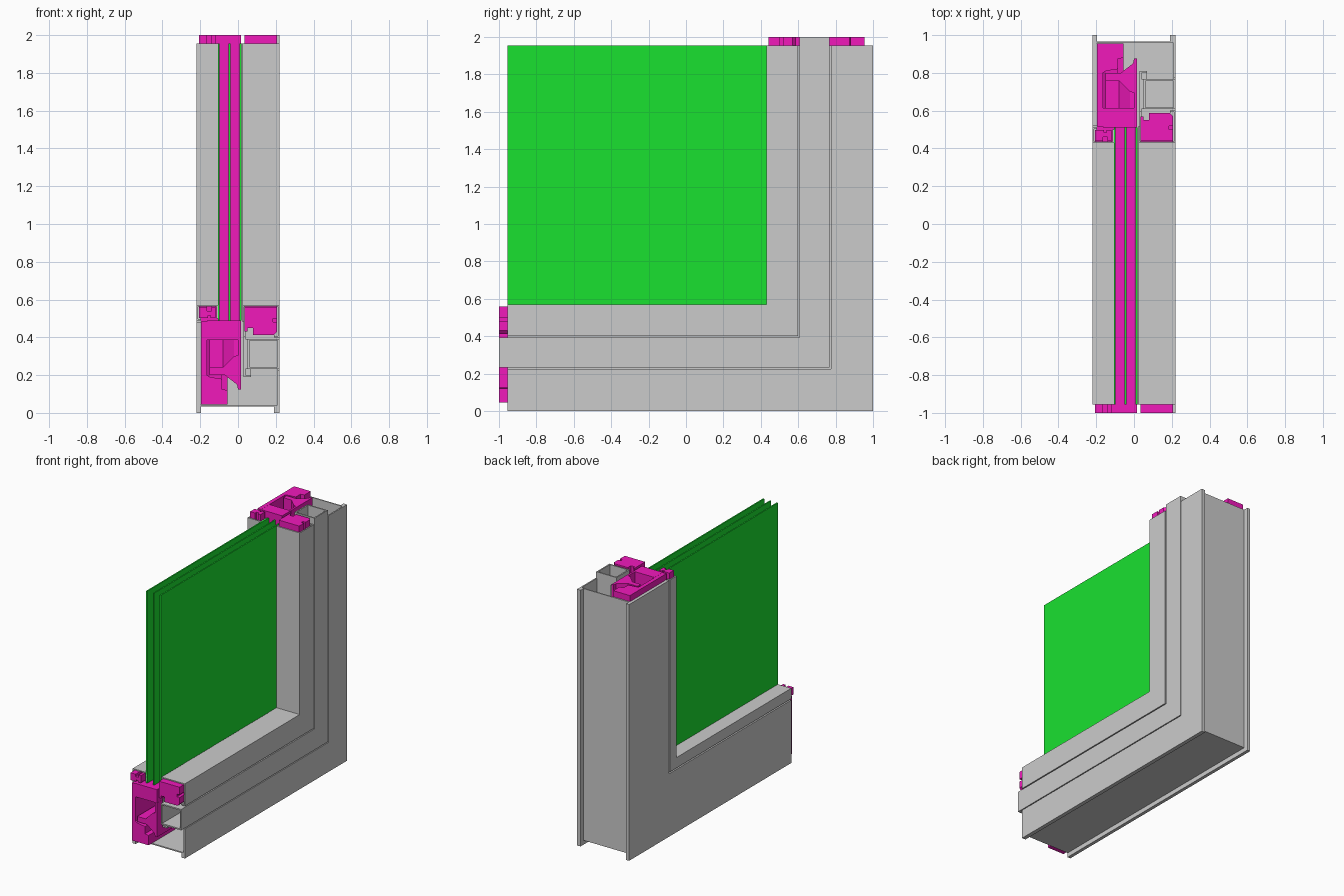
import bpy, bmesh

if "Cube" in bpy.data.objects:
    bpy.data.objects.remove(bpy.data.objects["Cube"])

GREY_END, LONG_END = 0.955, 1.0


def material(name, rgb):
    m = bpy.data.materials.new(name)
    m.diffuse_color = (*rgb, 1)
    m.use_nodes = True
    m.node_tree.nodes["Principled BSDF"].inputs["Base Color"].default_value = m.diffuse_color
    return m


PINK = material("thermal_break_pink", (0.88, 0.01, 0.5))
GREEN = material("glass_green", (0.01, 0.75, 0.03))


def finish(name, bm, mat):
    bmesh.ops.recalc_face_normals(bm, faces=bm.faces)
    me = bpy.data.meshes.new(name)
    bm.to_mesh(me)
    bm.free()
    ob = bpy.data.objects.new(name, me)
    bpy.context.collection.objects.link(ob)
    if mat:
        me.materials.append(mat)
    return ob


def sweep(name, outer, end=GREY_END, mat=None, inner=None):
    """Sweep an (x, distance from outer edge) profile around the mitred corner."""
    bm = bmesh.new()
    loops = []
    for prof in (outer, inner):
        if not prof:
            continue
        rings = [[bm.verts.new((x, -end, d)) for x, d in prof],
                 [bm.verts.new((x, 1 - d, d)) for x, d in prof],
                 [bm.verts.new((x, 1 - d, 1 + end)) for x, d in prof]]
        n = len(prof)
        for a, b in zip(rings, rings[1:]):
            for i in range(n):
                j = (i + 1) % n
                bm.faces.new((a[i], a[j], b[j], b[i]))
        loops.append(rings)
    for k in (0, 2):
        if inner:
            o, q = loops[0][k], loops[1][k]
            for i in range(len(o)):
                j = (i + 1) % len(o)
                bm.faces.new((o[i], o[j], q[j], q[i]))
        else:
            bm.faces.new(loops[0][k])
    return finish(name, bm, mat)


def rect(x0, x1, d0, d1):
    return [(x0, d0), (x1, d0), (x1, d1), (x0, d1)]


def pane(name, x0, x1, y0, y1, z0, z1):
    bm = bmesh.new()
    bmesh.ops.create_cube(bm, size=1)
    for v in bm.verts:
        v.co.x = x1 if v.co.x > 0 else x0
        v.co.y = y1 if v.co.y > 0 else y0
        v.co.z = z1 if v.co.z > 0 else z0
    return finish(name, bm, GREEN)


# outer frame: H-shaped channel with two feet, web and side plates
sweep("outer_frame", [
    (-.22, 0), (-.195, 0), (-.195, .034), (.19, .034), (.19, 0), (.22, 0),
    (.22, .225), (.21, .225), (.21, .043), (-.197, .043), (-.197, .46),
    (-.19, .465), (-.19, .48), (-.22, .48)])

# square tube on the room side, with a lipped carrier behind it
sweep("square_tube", rect(.05, .22, .232, .392), LONG_END,
      inner=rect(.06, .21, .242, .382))
sweep("tube_carrier", [
    (.03, .19), (.07, .19), (.07, .2), (.04, .2), (.04, .232), (.049, .232),
    (.049, .392), (.04, .392), (.04, .405), (.03, .405)])

# glazing bead shells
sweep("outer_bead", [
    (-.22, .49), (-.195, .49), (-.195, .498), (-.212, .498), (-.212, .562),
    (-.113, .562), (-.113, .5), (-.105, .5), (-.105, .57), (-.22, .57)])
sweep("inner_bead", [
    (.22, .4), (.19, .4), (.19, .408), (.212, .408), (.212, .562),
    (.031, .562), (.031, .48), (.024, .48), (.024, .57), (.22, .57)])

# pink thermal break: foot with side wall, flared wedge and upper block
sweep("break_foot", [
    (-.195, .045), (-.055, .045), (-.055, .12), (-.085, .125), (-.085, .18),
    (-.15, .19), (-.165, .2), (-.165, .485), (-.195, .485)], LONG_END, PINK)
sweep("break_wedge", [
    (-.15, .2), (-.07, .2), (-.005, .15), (0, .125), (.015, .125),
    (.015, .385), (0, .385), (0, .305), (-.02, .3), (-.08, .24), (-.15, .24)],
    LONG_END, PINK)
sweep("break_block", rect(-.164, .015, .386, .488), LONG_END, PINK)
sweep("outer_bead_core", [
    (-.207, .503), (-.16, .503), (-.16, .515), (-.145, .515), (-.145, .503),
    (-.12, .503), (-.12, .558), (-.14, .558), (-.14, .54), (-.165, .54),
    (-.165, .558), (-.207, .558)], LONG_END, PINK)
sweep("inner_bead_core", [
    (.035, .43), (.05, .43), (.05, .45), (.08, .45), (.08, .412), (.19, .412),
    (.207, .43), (.207, .48), (.185, .48), (.185, .5), (.207, .5),
    (.207, .558), (.035, .558)], LONG_END, PINK)

# triple glazing
for i, x in enumerate((-.102, -.044, .013)):
    pane(f"glass_pane_{i + 1}", x - .005, x + .005, -.955, .51, .49, 1.955)
